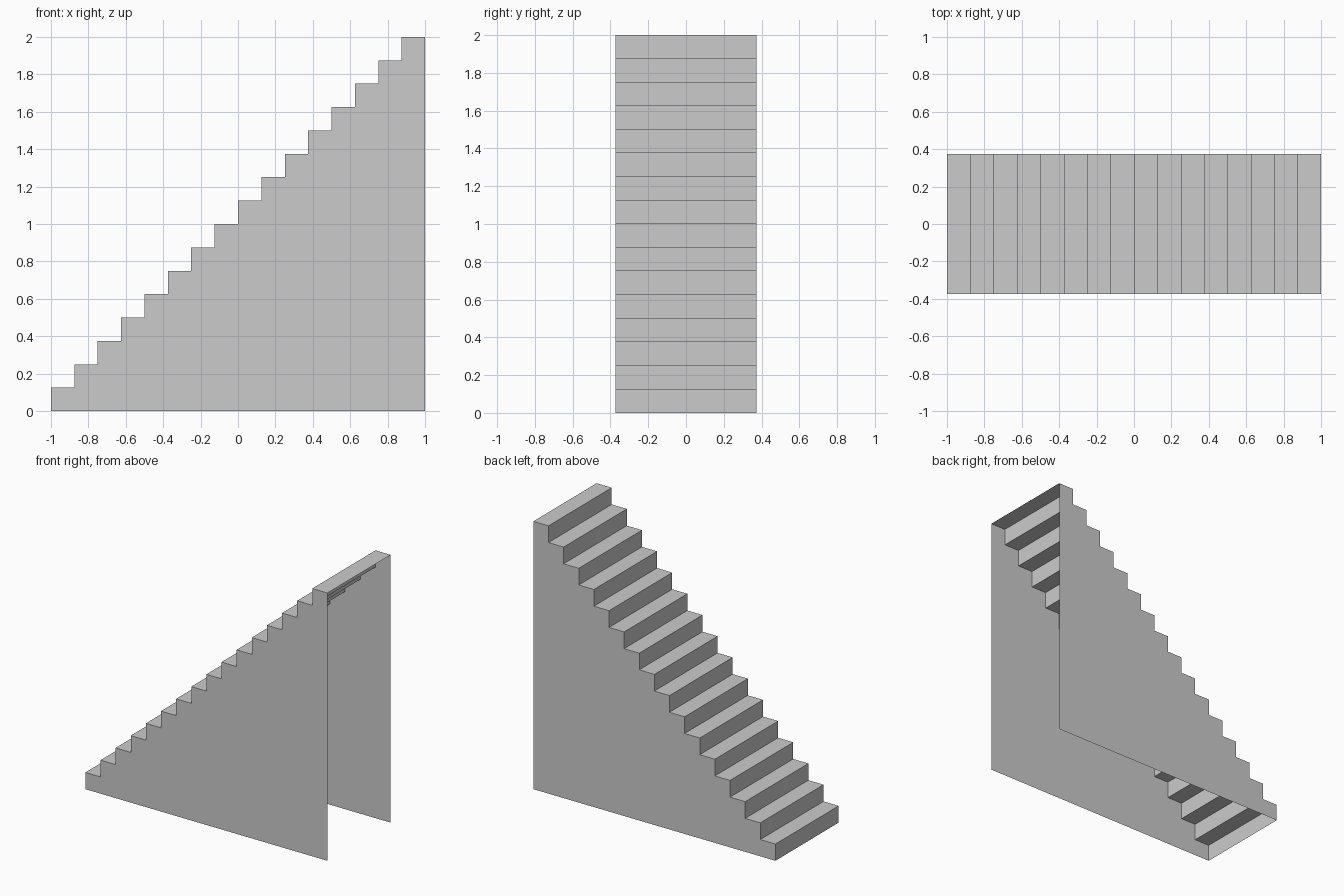
import bpy
import bmesh

cube = bpy.data.objects.get("Cube")
if cube:
    bpy.data.objects.remove(cube, do_unlink=True)

STEPS = 16
SIZE = 2 / STEPS      # tread depth and riser height
HALF_WIDTH = 0.373

# Plain grey material
grey = bpy.data.materials.new("plain_grey")
grey.use_nodes = True
colour = (0.6, 0.6, 0.6, 1)
grey.diffuse_color = colour
grey.node_tree.nodes["Principled BSDF"].inputs["Base Color"].default_value = colour


def add_part(name, faces):
    """Make an object from faces given as lists of corner points."""
    bm = bmesh.new()
    for corners in faces:
        bm.faces.new([bm.verts.new(c) for c in corners])
    bmesh.ops.remove_doubles(bm, verts=bm.verts, dist=0.0001)
    mesh = bpy.data.meshes.new(name)
    bm.to_mesh(mesh)
    bm.free()
    mesh.materials.append(grey)
    obj = bpy.data.objects.new(name, mesh)
    bpy.context.collection.objects.link(obj)
    return obj


# Zigzag profile from the foot to the top of the flight
profile = [(-1, 0)]
for i in range(STEPS):
    x, z = -1 + i * SIZE, (i + 1) * SIZE
    profile += [(x, z), (x + SIZE, z)]

# Treads and risers, open underneath and at the tall end
strips = [[(ax, HALF_WIDTH, az), (ax, -HALF_WIDTH, az),
           (bx, -HALF_WIDTH, bz), (bx, HALF_WIDTH, bz)]
          for (ax, az), (bx, bz) in zip(profile, profile[1:])]
add_part("treads_and_risers", strips)

# Thin stepped side walls reaching the ground
outline = profile + [(1, 0)]
add_part("back_side_wall", [[(x, HALF_WIDTH, z) for x, z in outline]])
add_part("front_side_wall", [[(x, -HALF_WIDTH, z) for x, z in reversed(outline)]])
